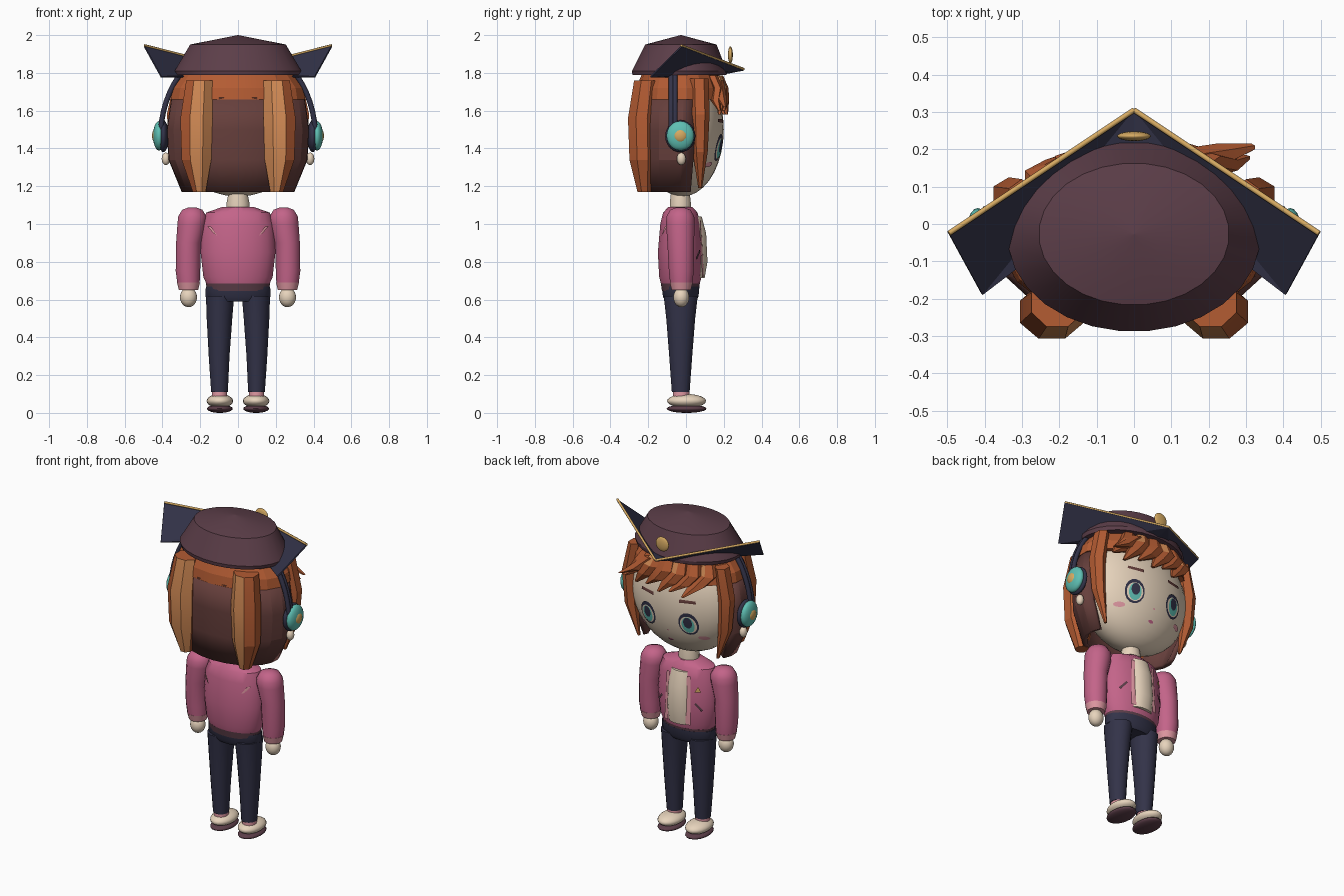
import bpy, bmesh, math
from mathutils import Vector

old = bpy.data.objects.get("Cube")
if old:
    bpy.data.objects.remove(old)


def material(name, r, g, b):
    m = bpy.data.materials.new(name)
    m.use_nodes = True
    col = [(c / 255) ** 2.2 for c in (r, g, b)] + [1]
    m.diffuse_color = col
    m.node_tree.nodes["Principled BSDF"].inputs["Base Color"].default_value = col
    return m


PLUM = material("plum", 92, 64, 74)
NAVY = material("navy", 54, 54, 74)
ORANGE = material("hair orange", 178, 92, 54)
LIGHT = material("hair highlight", 210, 138, 86)
BROWN = material("dark hair", 102, 65, 62)
CREAM = material("cream", 232, 212, 188)
PINK = material("jacket pink", 194, 100, 136)
ROSE = material("light rose", 222, 150, 160)
TEAL = material("teal", 95, 190, 178)
GOLD = material("gold", 212, 168, 98)
SIDES = ((1, "left"), (-1, "right"))


def finish(name, bm, mats, angle=40, fix=True):
    if fix:
        bmesh.ops.recalc_face_normals(bm, faces=bm.faces)
    me = bpy.data.meshes.new(name)
    bm.to_mesh(me)
    bm.free()
    for m in mats:
        me.materials.append(m)
    if angle:
        me.shade_smooth()
        me.set_sharp_from_angle(angle=math.radians(angle))
    ob = bpy.data.objects.new(name, me)
    bpy.context.collection.objects.link(ob)
    return ob


def loft(name, sections, mats, n=16, angle=40, rule=None, arc=None):
    """Skin over horizontal ellipses (x, y, z, rx, ry); arc leaves it open."""
    bm = bmesh.new()
    rings = []
    for x, y, z, rx, ry in sections:
        ring = []
        for i in range(n):
            if arc:
                a = math.radians(arc[0] + (arc[1] - arc[0]) * i / (n - 1))
            else:
                a = math.tau * (i + 0.5) / n
            ring.append(bm.verts.new((x + rx * math.cos(a), y + ry * math.sin(a), z)))
        rings.append(ring)
    for k, (lo, hi) in enumerate(zip(rings, rings[1:])):
        for i in range(n - 1 if arc else n):
            j = (i + 1) % n
            f = bm.faces.new((lo[i], lo[j], hi[j], hi[i]))
            if rule:
                f.material_index = rule(f.calc_center_median(), sections[k])
    if not arc:
        bm.faces.new(rings[0])
        bm.faces.new(rings[-1])
    return finish(name, bm, mats, angle)


def ball(name, loc, size, mat, seg=20):
    bm = bmesh.new()
    bmesh.ops.create_uvsphere(bm, u_segments=seg, v_segments=seg // 2 + 2, radius=1)
    for v in bm.verts:
        v.co = Vector(loc) + v.co * Vector(size)
    return finish(name, bm, [mat], 60)


def tube(name, points, radius, mat):
    cu = bpy.data.curves.new(name, "CURVE")
    cu.dimensions = "3D"
    cu.bevel_depth, cu.bevel_resolution, cu.use_fill_caps = radius, 2, True
    sp = cu.splines.new("POLY")
    sp.points.add(len(points) - 1)
    for p, co in zip(sp.points, points):
        p.co = (*co, 1)
    cu.materials.append(mat)
    ob = bpy.data.objects.new(name, cu)
    bpy.context.collection.objects.link(ob)


def face_y(x, z):
    return -0.02 + 0.22 * math.sqrt(max(0, 1 - (x / 0.36) ** 2 - ((z - 1.5) / 0.355) ** 2))


def chest_y(x, z):
    return -0.03 + (0.12 - 0.09 * max(0, z - 0.85)) * math.sqrt(1 - (x / 0.2) ** 2)


def back_y(x, z):
    return -0.06 - chest_y(x, z)


def decal(name, outline, surface, lift, mat):
    """Thin patch laid over a curved surface, from an (x, z) outline."""
    bm = bmesh.new()
    n, sign = len(outline), -1 if surface is back_y else 1
    cx, cz = (sum(p[k] for p in outline) / n for k in (0, 1))
    rings = []
    for t in (0.5, 1):
        pts = [(cx + (x - cx) * t, cz + (z - cz) * t) for x, z in outline]
        rings.append([bm.verts.new((x, surface(x, z) + sign * lift, z)) for x, z in pts])
    bm.faces.new(rings[0])
    for i in range(n):
        j = (i + 1) % n
        bm.faces.new((rings[0][i], rings[0][j], rings[1][j], rings[1][i]))
    bm.normal_update()
    for f in bm.faces:
        if f.normal.y * sign < 0:
            f.normal_flip()
    return finish(name, bm, [mat], fix=False)


def oval(x, z, rx, rz, n=16):
    return [(x + rx * math.cos(math.tau * i / n), z + rz * math.sin(math.tau * i / n)) for i in range(n)]


# Head, neck and face
ball("head", (0, -0.02, 1.5), (0.36, 0.22, 0.355), CREAM, 32)
loft("neck", [(0, -0.03, 1.06, 0.06, 0.055), (0, -0.03, 1.11, 0.062, 0.057),
              (0, -0.03, 1.17, 0.05, 0.05)], [CREAM])
for s, side in SIDES:
    x = s * 0.14
    decal(side + "_eye_outline", oval(x, 1.405, 0.06, 0.073), face_y, 0.004, NAVY)
    decal(side + "_eye_white", oval(x, 1.4, 0.05, 0.056), face_y, 0.006, CREAM)
    decal(side + "_iris", oval(x, 1.4, 0.038, 0.052), face_y, 0.008, TEAL)
    decal(side + "_pupil", oval(x, 1.415, 0.026, 0.036), face_y, 0.0095, NAVY)
    decal(side + "_brow", [(x - s * 0.05, 1.535), (x + s * 0.05, 1.54), (x + s * 0.045, 1.557),
                           (x - s * 0.05, 1.555)], face_y, 0.005, BROWN)
    decal(side + "_blush", oval(s * 0.21, 1.315, 0.03, 0.014), face_y, 0.004, ROSE)
decal("mouth", oval(0, 1.265, 0.018, 0.008), face_y, 0.004, PINK)
decal("nose", oval(0, 1.335, 0.007, 0.005), face_y, 0.004, ROSE)

# Hair shell, crown and locks
shell = loft("back_hair", [(0, -0.05, 1.17, 0.3, 0.2), (0, -0.045, 1.34, 0.37, 0.225),
                           (0, -0.04, 1.5, 0.38, 0.235), (0, -0.04, 1.67, 0.355, 0.23)],
             [BROWN], 15, 15, arc=(158, 382))
mod = shell.modifiers.new("thickness", "SOLIDIFY")
mod.thickness = 0.03
loft("hair_crown", [(0, -0.035, 1.66, 0.362, 0.238), (0, -0.035, 1.72, 0.352, 0.23),
                    (0, -0.035, 1.79, 0.3, 0.2)], [ORANGE], 18, 15)
for s, side in SIDES:
    loft(side + "_back_lock", [(s * 0.205, -0.22, 1.17, 0.037, 0.04), (s * 0.22, -0.23, 1.34, 0.085, 0.075),
                               (s * 0.22, -0.235, 1.56, 0.092, 0.078), (s * 0.205, -0.21, 1.76, 0.075, 0.07)],
         [ORANGE, LIGHT], 8, 15,
         lambda c, sec: int(abs(c.x) < abs(sec[0]) + 0.01 and c.y < sec[1] - 0.02))
    loft(side + "_front_lock", [(s * 0.275, 0.075, 1.19, 0.008, 0.01), (s * 0.325, 0.075, 1.38, 0.04, 0.04),
                                (s * 0.335, 0.075, 1.58, 0.048, 0.05), (s * 0.3, 0.07, 1.77, 0.04, 0.05)],
         [ORANGE], 6, 15)
for i, x in enumerate((-0.25, -0.17, -0.09, 0, 0.09, 0.17)):
    tip = min(x + 0.13, 0.3)
    tip_z = 1.58 + 0.02 * (i % 2)
    loft("fringe_%d" % (i + 1),
         [(tip, face_y(min(tip, 0.2), 1.6) + 0.025, tip_z, 0.012, 0.008),
          (x + 0.06, face_y(x + 0.04, 1.62) + 0.015, 1.655, 0.055, 0.028),
          (x + 0.01, face_y(x, 1.62) + 0.008, 1.72, 0.06, 0.03),
          (x * 0.9, face_y(x, 1.62) - 0.02, 1.785, 0.045, 0.03)],
         [ORANGE, LIGHT], 6, 15, lambda c, sec: int(c.x > sec[0] and i % 2 == 0))
loft("fringe_sweep", [(0.315, 0.205, 1.62, 0.01, 0.01), (0.22, 0.185, 1.67, 0.05, 0.03),
                      (0.12, 0.17, 1.76, 0.05, 0.03)], [ORANGE], 6, 15)

# Hat with swept brim and badge
loft("hat", [(0, -0.035, 1.788, 0.33, 0.25), (0, -0.035, 1.81, 0.338, 0.253),
             (0, -0.027, 1.95, 0.255, 0.19), (0, -0.027, 2.0, 0.002, 0.002)], [PLUM], 28, 20)
bm = bmesh.new()
peak, root = bm.verts.new((0, 0.305, 1.82)), bm.verts.new((0, 0.12, 1.785))
for s, side in SIDES:
    tip, tail = bm.verts.new((s * 0.495, -0.025, 1.945)), bm.verts.new((s * 0.405, -0.19, 1.782))
    bm.faces.new((peak, tip, tail))
    bm.faces.new((peak, tail, root))
    tube(side + "_brim_trim", [peak.co, tip.co], 0.007, GOLD)
brim = finish("hat_brim", bm, [NAVY], 0)
brim.modifiers.new("thickness", "SOLIDIFY").thickness = 0.008
ball("hat_badge", (0, 0.235, 1.895), (0.045, 0.013, 0.045), GOLD)

# Headphones and earrings
for s, side in SIDES:
    arc = [math.radians(a) for a in range(4, 62, 6)]
    for y in (-0.078, -0.058):
        tube(side + "_headband", [(s * 0.41 * math.cos(a), y, 1.46 + 0.5 * math.sin(a)) for a in arc],
             0.014, NAVY)
    ball(side + "_ear_cushion", (s * 0.395, -0.03, 1.465), (0.028, 0.08, 0.085), NAVY)
    ball(side + "_ear_cup", (s * 0.418, -0.03, 1.467), (0.032, 0.073, 0.078), TEAL)
    ball(side + "_ear_cap", (s * 0.435, -0.03, 1.467), (0.02, 0.038, 0.038), GOLD)
    ball(side + "_earring", (s * 0.382, -0.025, 1.345), (0.022, 0.024, 0.033), CREAM)

# Jacket, shirt and trims
loft("jacket", [(0, -0.03, 0.67, 0.163, 0.1), (0, -0.03, 0.72, 0.185, 0.113), (0, -0.03, 0.85, 0.2, 0.12),
                (0, -0.03, 1.0, 0.19, 0.107), (0, -0.03, 1.06, 0.17, 0.092),
                (0, -0.03, 1.09, 0.085, 0.065)], [PINK], 24)
loft("jacket_hem", [(0, -0.03, 0.645, 0.165, 0.098), (0, -0.03, 0.685, 0.171, 0.104)], [PLUM], 24)
loft("shirt", [(0, 0.065, 0.715, 0.07, 0.035), (0, 0.075, 0.8, 0.074, 0.04), (0, 0.07, 0.95, 0.07, 0.038),
               (0, 0.05, 1.04, 0.06, 0.034)], [CREAM], 12)
for s, side in SIDES:
    decal(side + "_jacket_edge", [(s * 0.06, 0.72), (s * 0.09, 0.72), (s * 0.082, 1.02), (s * 0.06, 1.02)],
          chest_y, 0.008, ROSE)
    decal(side + "_pocket", [(s * 0.11, 0.855), (s * 0.118, 0.865), (s * 0.155, 0.82), (s * 0.147, 0.81)],
          chest_y, 0.006, PLUM)
    decal(side + "_back_mark", [(s * 0.163, 0.99), (s * 0.14, 0.985), (s * 0.112, 0.94), (s * 0.13, 0.95)],
          back_y, 0.006, ROSE)
decal("chest_pin", [(-0.11, 0.93), (-0.145, 0.93), (-0.128, 0.965)], chest_y, 0.009, GOLD)

# Arms, legs and shoes
for s, side in SIDES:
    loft(side + "_sleeve", [(s * 0.262, -0.025, 0.685, 0.06, 0.06), (s * 0.265, -0.025, 0.75, 0.066, 0.067),
                            (s * 0.262, -0.028, 0.9, 0.067, 0.072), (s * 0.245, -0.03, 1.0, 0.077, 0.077),
                            (s * 0.242, -0.03, 1.04, 0.076, 0.075), (s * 0.242, -0.03, 1.075, 0.055, 0.055),
                            (s * 0.242, -0.03, 1.088, 0.02, 0.02)], [PINK], 16, 60)
    loft(side + "_cuff", [(s * 0.262, -0.025, 0.65, 0.052, 0.052), (s * 0.262, -0.025, 0.69, 0.062, 0.062)], [ROSE])
    ball(side + "_hand", (s * 0.262, -0.025, 0.612), (0.045, 0.042, 0.052), CREAM)
    loft(side + "_trouser_leg", [(s * 0.098, -0.028, 0.11, 0.045, 0.048), (s * 0.1, -0.028, 0.3, 0.056, 0.062),
                                 (s * 0.098, -0.028, 0.5, 0.069, 0.078), (s * 0.095, -0.028, 0.62, 0.076, 0.092)],
         [NAVY])
    loft(side + "_sock", [(s * 0.098, -0.025, 0.07, 0.042, 0.045), (s * 0.098, -0.025, 0.113, 0.041, 0.044)], [ROSE])
    ball(side + "_shoe", (s * 0.096, 0.003, 0.063), (0.07, 0.103, 0.037), CREAM)
    ball(side + "_sole", (s * 0.096, 0.003, 0.022), (0.068, 0.105, 0.022), PLUM)
loft("hips", [(0, -0.028, 0.59, 0.15, 0.08), (0, -0.028, 0.615, 0.173, 0.095), (0, -0.028, 0.67, 0.172, 0.1)],
     [NAVY], 24)
